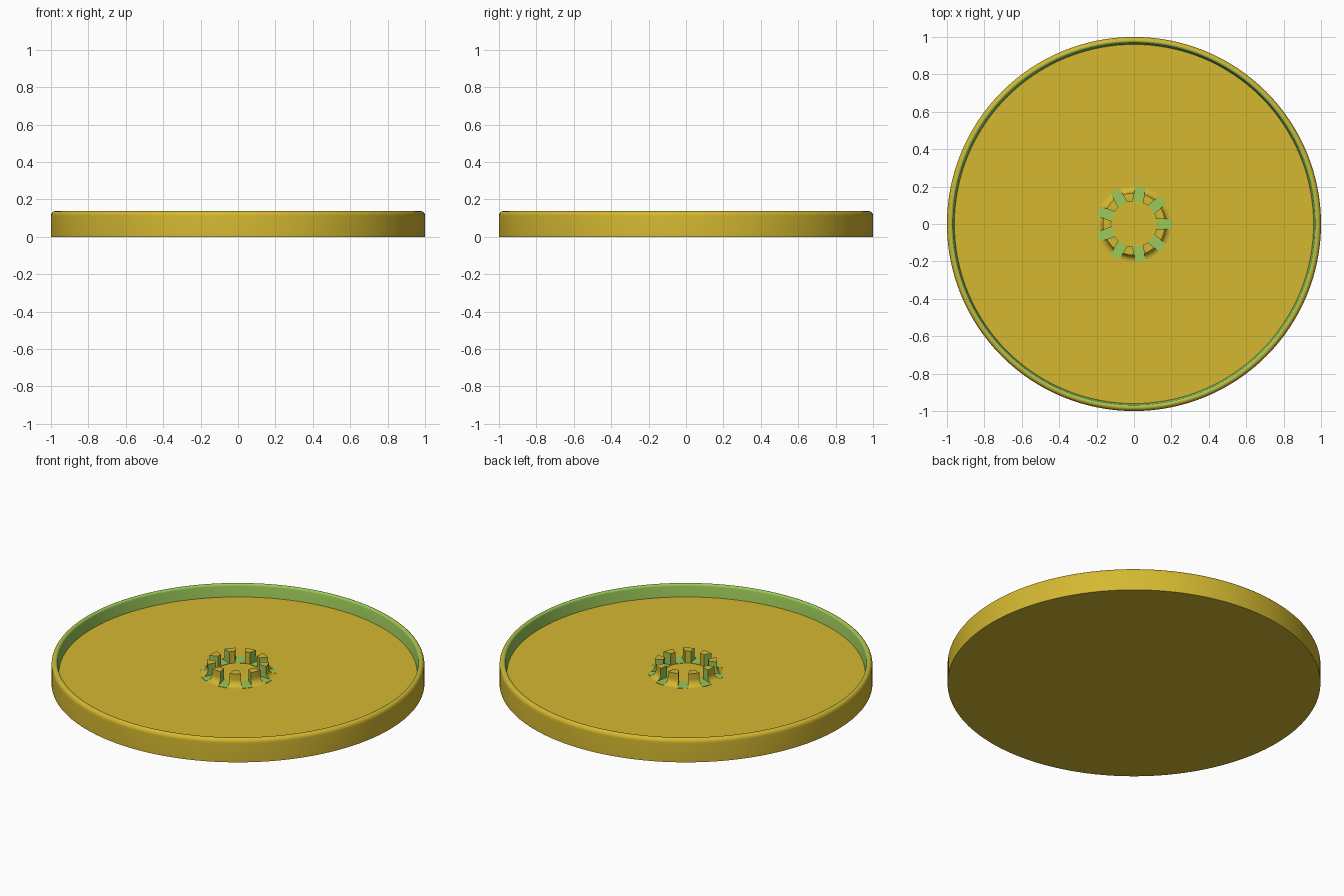
import bpy, bmesh, math

if "Cube" in bpy.data.objects:
    bpy.data.objects.remove(bpy.data.objects["Cube"])

FLOOR, TOP = 0.065, 0.137
TEETH, SLOT = 9, 0.027          # number of teeth, half width of each slot


def material(name, color):
    m = bpy.data.materials.new(name)
    m.diffuse_color = (*color, 1)
    m.use_nodes = True
    m.node_tree.nodes["Principled BSDF"].inputs["Base Color"].default_value = m.diffuse_color
    return m


yellow = material("mustard yellow", (0.66, 0.48, 0.03))
green = material("leaf green", (0.33, 0.58, 0.10))


def finish(name, bm, mats, angle=35):
    bmesh.ops.recalc_face_normals(bm, faces=bm.faces)
    me = bpy.data.meshes.new(name)
    bm.to_mesh(me)
    bm.free()
    ob = bpy.data.objects.new(name, me)
    bpy.context.collection.objects.link(ob)
    for m in mats:
        me.materials.append(m)
    bpy.ops.object.select_all(action='DESELECT')
    ob.select_set(True)
    bpy.context.view_layer.objects.active = ob
    bpy.ops.object.shade_smooth_by_angle(angle=math.radians(angle))
    return ob


def arc(cx, cz, rx, rz, a0, a1, n):
    return [(cx + rx * math.cos(math.radians(a0 + (a1 - a0) * i / n)),
             cz + rz * math.sin(math.radians(a0 + (a1 - a0) * i / n))) for i in range(n + 1)]


# Dish: revolved wall with a rounded lip, closed by a base and a floor
outer = [(1.0, 0.0)] + arc(0.98, TOP - 0.025, 0.02, 0.025, 0, 90, 6)
inner = arc(0.98, TOP - 0.012, 0.012, 0.012, 90, 180, 4)[1:] + [(0.96, FLOOR)]
profile = outer + inner
N = 128
bm = bmesh.new()
rings = [[bm.verts.new((r * math.cos(2 * math.pi * i / N), r * math.sin(2 * math.pi * i / N), z))
          for i in range(N)] for r, z in profile]
for k in range(len(rings) - 1):
    for i in range(N):
        j = (i + 1) % N
        f = bm.faces.new((rings[k][i], rings[k][j], rings[k + 1][j], rings[k + 1][i]))
        f.material_index = int(k >= len(outer) - 1)     # inward side is green
bm.faces.new(rings[0])
bm.faces.new(rings[-1])
finish("dish", bm, [yellow, green])

# Hub teeth: ring with a flared foot, split by parallel-sided slots
section = [(0.122, FLOOR - 0.01), (0.122, TOP - 0.002), (0.167, TOP - 0.002)]
section += arc(0.202, FLOOR + 0.035, 0.035, 0.035, 180, 270, 6) + [(0.202, FLOOR - 0.01)]
STEPS = 6
bm = bmesh.new()
for t in range(TEETH):
    mid = 2 * math.pi * (t + 0.5) / TEETH
    cols = []
    for s in range(STEPS + 1):
        col = []
        for r, z in section:
            half = math.pi / TEETH - math.asin(SLOT / r)
            a = mid + half * (2 * s / STEPS - 1)
            col.append(bm.verts.new((r * math.cos(a), r * math.sin(a), z)))
        cols.append(col)
    n = len(section)
    for s in range(STEPS):
        for k in range(n):
            q = (k + 1) % n
            bm.faces.new((cols[s][k], cols[s][q], cols[s + 1][q], cols[s + 1][k]))
    for end in (cols[0], cols[-1]):
        bm.faces.new(end).material_index = 1            # slot walls are green
finish("hub_teeth", bm, [yellow, green])

# Slot floors: thin green plates between the teeth
bm = bmesh.new()
for t in range(TEETH):
    a = 2 * math.pi * t / TEETH
    c, s = math.cos(a), math.sin(a)
    flat = [(0.119, -SLOT), (0.202, -SLOT), (0.204, 0), (0.202, SLOT), (0.119, SLOT)]
    lo, hi = [[bm.verts.new((x * c - y * s, x * s + y * c, z)) for x, y in flat]
              for z in (FLOOR - 0.002, FLOOR + 0.002)]
    bm.faces.new(lo)
    bm.faces.new(hi)
    for i in range(5):
        j = (i + 1) % 5
        bm.faces.new((lo[i], lo[j], hi[j], hi[i]))
finish("slot_floors", bm, [green])
